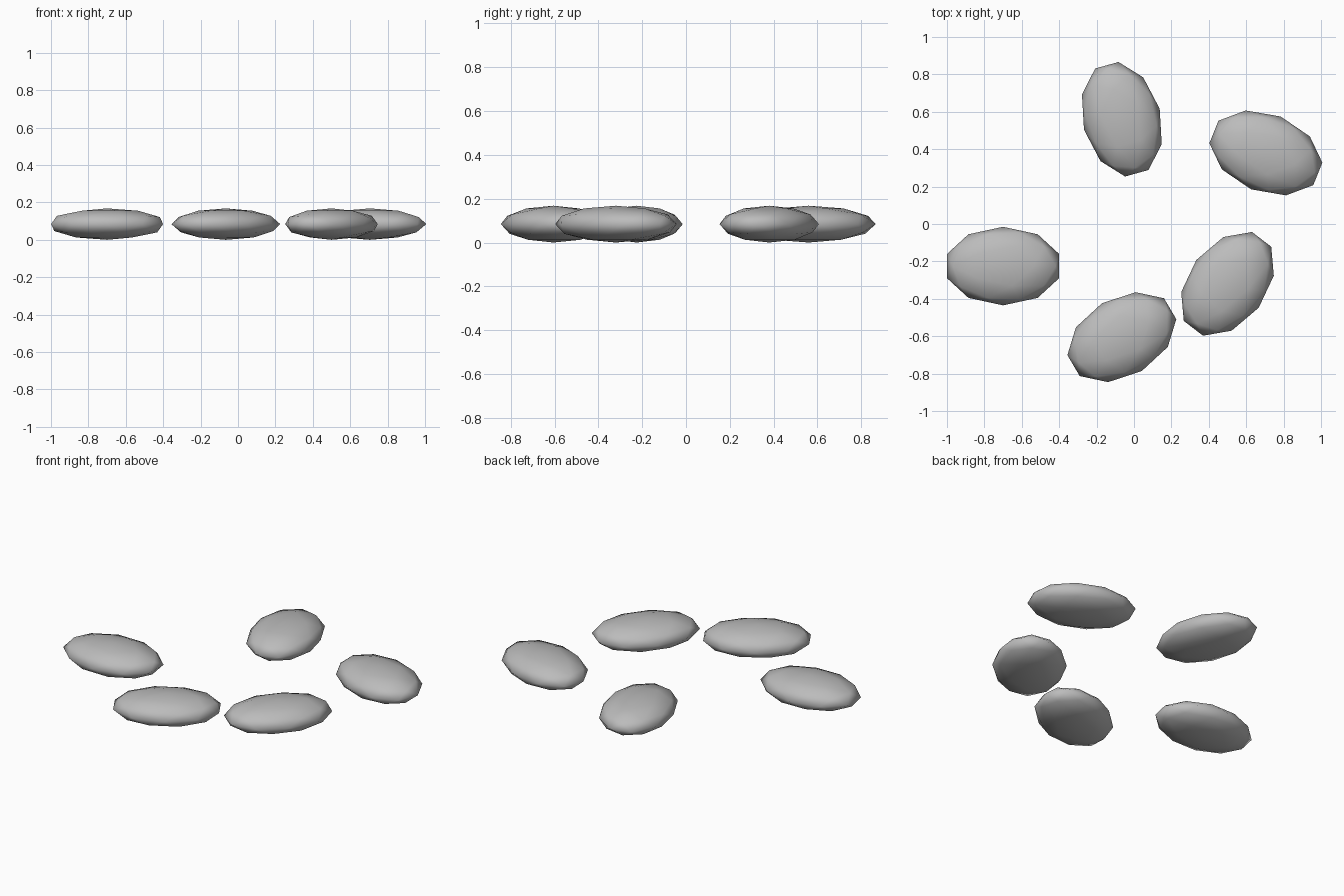
import bpy
import math

if "Cube" in bpy.data.objects:
    bpy.data.objects.remove(bpy.data.objects["Cube"])

# One grey stone colour
stone = bpy.data.materials.new("stone_grey")
stone.diffuse_color = (0.5, 0.5, 0.5, 1.0)
stone.use_nodes = True
stone.node_tree.nodes["Principled BSDF"].inputs["Base Color"].default_value = stone.diffuse_color

# Half sizes shared by every pebble
RX, RY, RZ = 0.315, 0.21, 0.084


def pebble(name, x, y, angle):
    """Flattened low-poly pebble resting on the ground, turned about z."""
    bpy.ops.mesh.primitive_ico_sphere_add(
        subdivisions=2, radius=1.0, location=(x, y, RZ),
        rotation=(0, 0, math.radians(angle)))
    ob = bpy.context.object
    ob.name = name
    ob.scale = (RX, RY, RZ)
    bpy.ops.object.transform_apply(location=False, rotation=False, scale=True)
    bpy.ops.object.shade_smooth()
    ob.data.materials.append(stone)


# Ring of five stepping stones: name, x, y, turn in degrees
for args in (
    ("left_stone", -0.70, -0.225, 0),
    ("front_stone", -0.065, -0.605, 30.5),
    ("front_right_stone", 0.50, -0.32, 52.5),
    ("back_right_stone", 0.705, 0.38, -22),
    ("back_stone", -0.065, 0.56, 105.5),
):
    pebble(*args)
